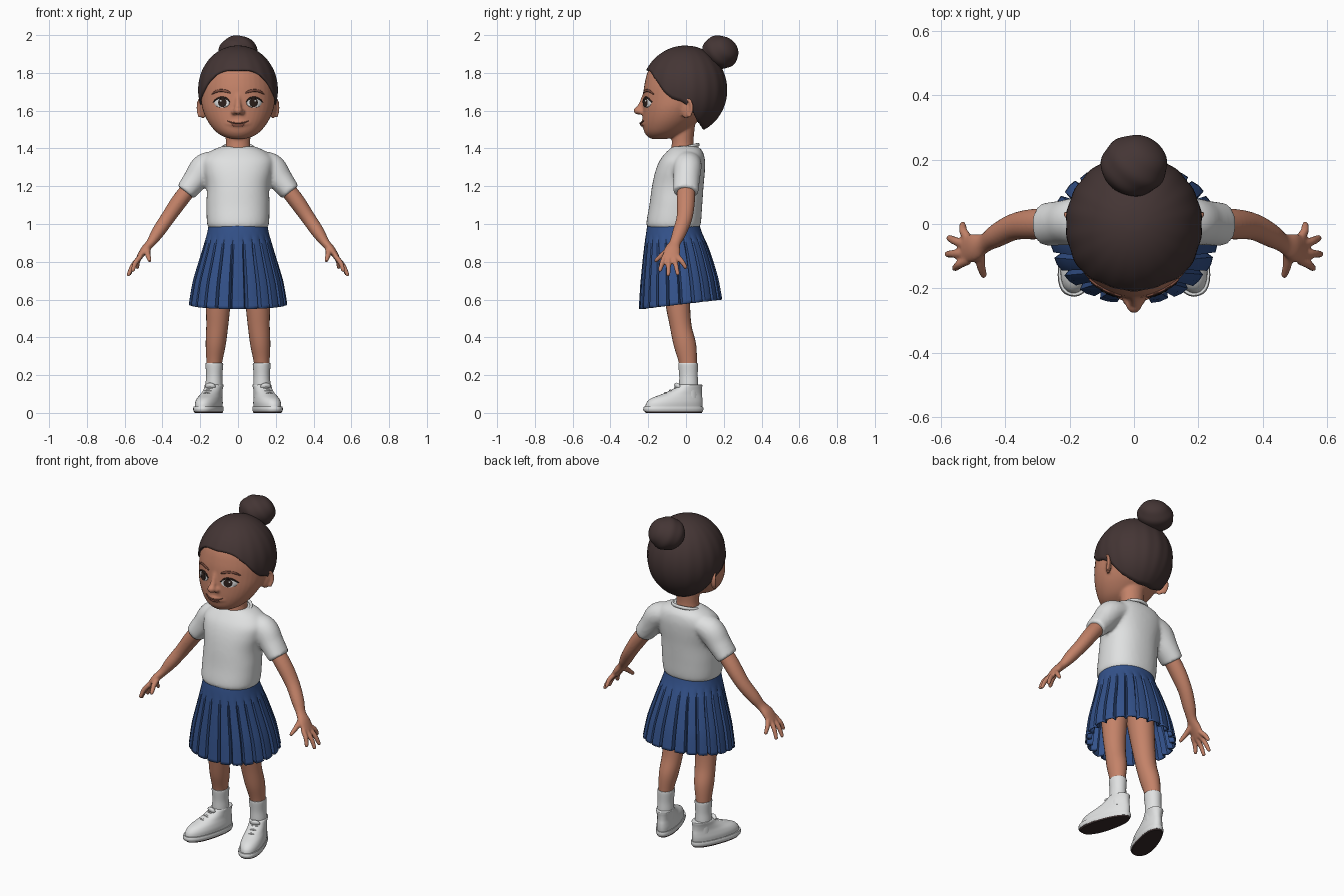
import bpy, bmesh
from math import sin, cos, pi, radians, acos, copysign
from mathutils import Vector, Matrix
from mathutils.bvhtree import BVHTree

if "Cube" in bpy.data.objects:
    bpy.data.objects.remove(bpy.data.objects["Cube"])


def material(name, r, g, b):
    m = bpy.data.materials.new(name)
    m.use_nodes = True
    m.diffuse_color = (r, g, b, 1)
    m.node_tree.nodes["Principled BSDF"].inputs["Base Color"].default_value = (r, g, b, 1)
    return m


SKIN = material("warm skin", .55, .225, .14)
HAIR = material("dark brown hair", .058, .036, .035)
WHITE = material("white cloth", .74, .75, .75)
BLUE = material("navy blue", .034, .085, .26)
SOLE = material("dark rubber", .04, .025, .025)
EYE = material("eye white", .75, .75, .75)
IRIS = material("dark iris", .025, .014, .011)
BROW = material("brow brown", .2, .075, .05)
LIP = material("lip", .43, .15, .1)


def spline(rows, sub):
    """Smooth rows of numbers with a Catmull-Rom curve."""
    out = []
    for i in range(len(rows) - 1):
        quad = [rows[min(max(i + j, 0), len(rows) - 1)] for j in (-1, 0, 1, 2)]
        for k in range(sub):
            t = k / sub
            out.append([.5 * (2*b + (c-a)*t + (2*a-5*b+4*c-d)*t*t + (3*b-a-3*c+d)*t**3)
                        for a, b, c, d in zip(*quad)])
    return out + [list(rows[-1])]


def upright(rows, x=0):
    """(z, half width, front y, back y) to (x, y, z, rx, ry)."""
    return [(x, (f + b) / 2, z, w, (b - f) / 2) for z, w, f, b in rows]


def sweep(bm, rows, seg=24, sub=6, flat=False, p=2, ref=(0, 1, 0)):
    """Closed tube through rows (x, y, z, a, b); flat keeps rings level."""
    rows = spline(rows, sub)
    pts = [Vector(r[:3]) for r in rows]
    rings = []
    for i, r in enumerate(rows):
        t = Vector((0, 0, 1))
        if not flat:
            t = (pts[min(i + 1, len(pts) - 1)] - pts[max(i - 1, 0)]).normalized()
        u = Vector(ref)
        u = (u - t * u.dot(t)).normalized()
        v = t.cross(u)
        ring = []
        for k in range(seg):
            c, s = cos(2 * pi * k / seg), sin(2 * pi * k / seg)
            c, s = (copysign(abs(q) ** (2 / p), q) for q in (c, s))
            ring.append(bm.verts.new(pts[i] + v * (r[3] * c) + u * (r[4] * s)))
        rings.append(ring)
    skin_rings(bm, rings)
    bm.faces.new(rings[0])
    bm.faces.new(rings[-1])


def skin_rings(bm, rings):
    for lo, hi in zip(rings, rings[1:]):
        n = len(lo)
        for k in range(n):
            bm.faces.new((lo[k], lo[(k + 1) % n], hi[(k + 1) % n], hi[k]))


def ball(bm, loc, scale, rot=Matrix()):
    m = Matrix.Translation(loc) @ rot @ Matrix.Diagonal((*scale, 1))
    bmesh.ops.create_uvsphere(bm, u_segments=24, v_segments=14, radius=1, matrix=m)


def finish(bm, name, mat, angle=60, voxel=0, mirror=False, solid=0, smooth=5):
    bmesh.ops.recalc_face_normals(bm, faces=bm.faces)
    me = bpy.data.meshes.new(name)
    bm.to_mesh(me)
    bm.free()
    me.materials.append(mat)
    ob = bpy.data.objects.new(name, me)
    bpy.context.collection.objects.link(ob)
    bpy.ops.object.select_all(action='DESELECT')
    ob.select_set(True)
    bpy.context.view_layer.objects.active = ob
    bpy.ops.object.shade_smooth_by_angle(angle=radians(angle))
    if voxel:
        m = ob.modifiers.new("blend", 'REMESH')
        m.mode, m.voxel_size, m.use_smooth_shade = 'VOXEL', voxel, True
        m = ob.modifiers.new("relax", 'SMOOTH')
        m.factor, m.iterations = .5, smooth
    if solid:
        m = ob.modifiers.new("thickness", 'SOLIDIFY')
        m.thickness, m.offset = solid, -1
    if mirror:
        ob.modifiers.new("mirror", 'MIRROR')
    return ob


# Head with neck, nose and ears
bm = bmesh.new()
sweep(bm, upright([(1.45, .03, -.18, -.1), (1.462, .075, -.203, -.06), (1.49, .118, -.222, 0),
                   (1.54, .158, -.23, .06), (1.6, .185, -.23, .11), (1.66, .196, -.228, .16),
                   (1.74, .194, -.22, .185), (1.82, .17, -.196, .165), (1.88, .12, -.14, .11),
                   (1.91, .05, -.06, .04)]), seg=40, flat=True)
sweep(bm, upright([(1.3, .07, -.075, .045), (1.38, .068, -.08, .045), (1.44, .065, -.075, .04),
                   (1.54, .075, -.08, .05)]), flat=True)
sweep(bm, [(0, -.216, 1.69, .014, .012), (0, -.232, 1.64, .015, .016), (0, -.25, 1.605, .02, .016)])
ball(bm, (0, -.252, 1.6), (.024, .026, .021))
sweep(bm, [(-.06, -.205, 1.535, .015, .015), (0, -.226, 1.532, .018, .014), (.06, -.205, 1.535, .015, .015)])
for s in (1, -1):
    ball(bm, (s * .021, -.236, 1.593), (.015, .018, .014))
    flare = Matrix.Rotation(-s * radians(28), 4, 'Z') @ Matrix.Rotation(radians(-8), 4, 'X')
    ball(bm, (s * .186, .004, 1.608), (.013, .034, .05), flare)
    rim = []
    for k in range(9):
        a = radians(-30 + 30 * k)
        q = flare @ Vector((s * .008, .034 * cos(a - .4), .052 * sin(a - .4) + .002))
        rim.append((q.x + s * .188, q.y + .004, q.z + 1.608, .009, .009))
    sweep(bm, rim, seg=10, sub=3, ref=(1, 0, 0))
face = BVHTree.FromBMesh(bm)
finish(bm, "head", SKIN, voxel=.007, smooth=4)


def face_point(x, z, off):
    hit = face.ray_cast(Vector((x, -1, z)), Vector((0, 1, 0)))[0]
    return Vector((x, hit.y - off, z))


def patch(name, x, z, rx, rz, off, mat, mirror=True):
    """Thin oval plate that follows the face."""
    bm = bmesh.new()
    rings = [[bm.verts.new(face_point(x + rx * f * cos(k * pi / 12), z + rz * f * sin(k * pi / 12),
                                      off if f < 1 else 0)) for k in range(24)]
             for f in (1, .95, .6, .25)]
    skin_rings(bm, rings)
    bm.faces.new(rings[-1])
    finish(bm, name, mat, mirror=mirror)


def line(name, pts, r, mat, mirror=True):
    """Tapered stroke that follows the face."""
    bm = bmesh.new()
    rows = [(*face_point(x, z, .003), r * w, .004) for (x, z), w in zip(pts, (.4, 1, 1, 1, .4))]
    sweep(bm, rows, seg=10, sub=4)
    finish(bm, name, mat, mirror=mirror)


# Eyes, brows and mouth
patch("eye_whites", .085, 1.642, .041, .026, .005, EYE)
patch("irises", .083, 1.643, .023, .025, .0075, IRIS)
patch("eye_glints", .092, 1.652, .005, .005, .009, EYE)
line("upper_lashes", [(.042, 1.645), (.06, 1.663), (.085, 1.67), (.112, 1.661), (.132, 1.645)], .005, IRIS)
line("eyebrows", [(.04, 1.694), (.06, 1.702), (.088, 1.707), (.115, 1.702), (.138, 1.688)], .007, BROW)
patch("lower_lip", 0, 1.524, .036, .009, .004, LIP, False)
line("mouth_line", [(-.056, 1.546), (-.03, 1.536), (0, 1.534), (.03, 1.536), (.056, 1.546)], .004, BROW, False)

# Hair cap swept from the crown to the hairline
hairline = spline([(0, 1.815), (25, 1.81), (45, 1.765), (67, 1.675), (85, 1.645), (100, 1.6),
                   (115, 1.54), (145, 1.505), (180, 1.5)], 12)
bm = bmesh.new()
rings = []
for j in range(1, 21):
    ring = []
    for k in range(96):
        deg = 360 * k / 96
        fold = min(deg, 360 - deg)
        zh = min(hairline, key=lambda h: abs(h[0] - fold))[1]
        phi = acos(max(-1, (zh - 1.71) / .235)) * j / 20
        a = radians(deg)
        g = 1 + .007 * cos(18 * a) * sin(phi) * sin(phi)
        ry = .234 if cos(a) > 0 else .217
        ring.append(bm.verts.new((.212 * g * sin(a) * sin(phi), -ry * g * cos(a) * sin(phi),
                                  1.71 + .235 * cos(phi))))
    rings.append(ring)
skin_rings(bm, rings)
bm.faces.new(rings[0])
finish(bm, "hair_cap", HAIR, solid=.014)

# Bun with softly twisted strands
bm = bmesh.new()
ball(bm, (0, 0, 0), (1, 1, 1))
bmesh.ops.subdivide_edges(bm, edges=bm.edges, cuts=1, use_grid_fill=True)
for v in bm.verts:
    v.co.normalize()
    v.co *= 1 + .018 * sin(6 * (v.co.x + v.co.z) + 4 * v.co.y)
tilt = Matrix.Translation((0, .182, 1.91)) @ Matrix.Rotation(radians(-25), 4, 'X')
bmesh.ops.transform(bm, matrix=tilt @ Matrix.Diagonal((.103, .097, .086, 1)), verts=bm.verts)
finish(bm, "hair_bun", HAIR)

# Shirt with short sleeves and a neck rib
bm = bmesh.new()
sweep(bm, upright([(.975, .148, -.193, .062), (1.0, .164, -.21, .078), (1.1, .167, -.194, .086),
                   (1.2, .166, -.18, .093), (1.28, .182, -.162, .1), (1.34, .186, -.137, .1),
                   (1.385, .145, -.1, .088), (1.412, .085, -.068, .06)]), seg=40, flat=True, p=2.25)
for s in (1, -1):
    sweep(bm, [(s * .08, .01, 1.335, .05, .07), (s * .17, .008, 1.305, .073, .075),
               (s * .225, .003, 1.235, .066, .07), (s * .278, -.002, 1.168, .055, .068)])
finish(bm, "shirt", WHITE, voxel=.01, smooth=6)
bm = bmesh.new()
rib = [(.082 * cos(a), -.012 + .076 * sin(a), 1.4 + .02 * sin(a), .008, .01)
       for a in (k * pi / 12 for k in range(25))]
sweep(bm, rib, seg=10, sub=2, ref=(0, 0, 1))
finish(bm, "neck_rib", WHITE)

# Pleated skirt
PLEATS, FOLD = 22, (-1, .45, .5, .3)
PHASE = (0, .14, .5, .88)
bm = bmesh.new()
rings = []
for x, y, z, a, b in spline(upright([(1.0, .155, -.203, .07), (.95, .164, -.212, .085),
                                     (.85, .19, -.222, .122), (.7, .23, -.232, .16),
                                     (.575, .252, -.24, .182)]), 5):
    depth = .02 * min(1, max(0, (.95 - z) / .25))
    ring = []
    for k in range(PLEATS * 4):
        t = 2 * pi * (k // 4 + PHASE[k % 4]) / PLEATS
        c, s = (copysign(abs(q) ** .93, q) for q in (cos(t), sin(t)))
        d = depth * FOLD[k % 4]
        ring.append(bm.verts.new(((a + d) * c, y + (b + d) * s, z + .025 * s * (1 - z) / .425)))
    rings.append(ring)
skin_rings(bm, rings)
finish(bm, "pleated_skirt", BLUE, angle=35, solid=.007)

# Arms with hands
bm = bmesh.new()
sweep(bm, [(.2, 0, 1.26, .04, .045), (.3, 0, 1.135, .043, .048), (.37, -.008, 1.035, .038, .042),
           (.425, -.035, .955, .034, .037), (.462, -.058, .9, .024, .03), (.497, -.073, .86, .021, .043),
           (.53, -.08, .812, .013, .044)])
for y, tip in ((-.113, (.556, -.137, .757)), (-.091, (.579, -.094, .733)),
               (-.066, (.574, -.044, .737)), (-.046, (.533, -.003, .772))):
    root = Vector((.515, y, .83))
    mid = root.lerp(Vector(tip), .55) + Vector((.006, 0, .004))
    sweep(bm, [(*root, .014, .014), (*mid, .0135, .0135), (*tip, .011, .011)], seg=12, sub=4)
    ball(bm, tip, (.011, .011, .011))
sweep(bm, [(.48, -.075, .875, .018, .018), (.478, -.122, .84, .015, .015), (.468, -.158, .808, .011, .011)],
      seg=12, ref=(1, 0, 0))
ball(bm, (.468, -.158, .808), (.011, .011, .011))
finish(bm, "arms", SKIN, voxel=.006, mirror=True, smooth=3)

# Legs and socks
bm = bmesh.new()
sweep(bm, [(.085, -.06, .9, .075, .09), (.095, -.055, .72, .073, .078), (.105, -.042, .56, .064, .064),
           (.11, -.028, .46, .058, .058), (.118, -.006, .36, .053, .06), (.126, .011, .25, .04, .046),
           (.128, .015, .12, .035, .04)], flat=True)
finish(bm, "legs", SKIN, mirror=True)
bm = bmesh.new()
sweep(bm, [(.125, .011, .264, .042, .047), (.125, .011, .258, .047, .052), (.126, .013, .2, .043, .049),
           (.127, .014, .15, .045, .05), (.128, .015, .08, .045, .05)], flat=True)
finish(bm, "socks", WHITE, mirror=True)


def shoe_part(name, rows, mat, p=2.3, extra=None):
    """Level rings with a wider toe, turned outward and set at the ankle."""
    bm = bmesh.new()
    if rows:
        sweep(bm, upright(rows), seg=36, sub=4, flat=True, p=p)
        for v in bm.verts:
            v.co.x *= 1 - .7 * v.co.y
    if extra:
        extra(bm)
    place = Matrix.Translation((.128, .015, 0)) @ Matrix.Rotation(radians(17), 4, 'Z')
    bmesh.ops.transform(bm, matrix=place, verts=bm.verts)
    finish(bm, name, mat, angle=40, mirror=True)


def laces(bm):
    for y, z in ((-.075, .132), (-.102, .119), (-.13, .106)):
        sweep(bm, [(-.036, y + .012, z - .016, .005, .006), (0, y, z, .005, .006),
                   (.036, y + .012, z - .016, .005, .006)], seg=8)
    ball(bm, (0, -.062, .14), (.028, .014, .022), Matrix.Rotation(radians(35), 4, 'X'))


# Shoes
shoe_part("outsoles", [(0, .054, -.236, .07), (.009, .057, -.244, .075)], SOLE)
shoe_part("midsoles", [(.008, .057, -.246, .076), (.02, .06, -.25, .079), (.034, .058, -.246, .077)], WHITE)
shoe_part("shoe_uppers", [(.03, .055, -.24, .073), (.055, .056, -.232, .075), (.078, .052, -.205, .074),
                          (.1, .047, -.145, .071), (.125, .046, -.088, .071), (.146, .048, -.058, .073),
                          (.15, .044, -.053, .068)], WHITE, 2.1)
shoe_part("shoe_laces", None, WHITE, extra=laces)
